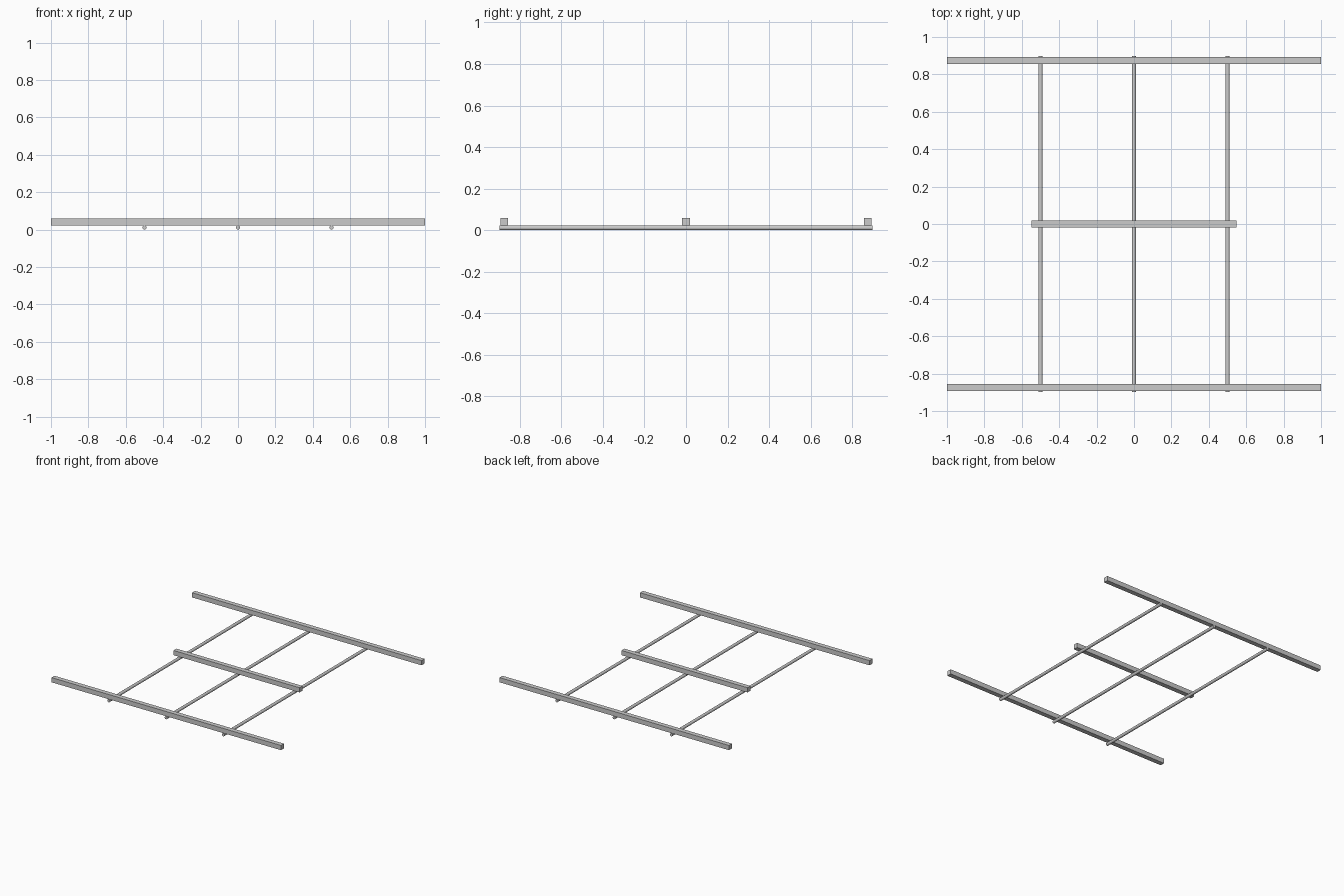
import bpy
from math import pi

if "Cube" in bpy.data.objects:
    bpy.data.objects.remove(bpy.data.objects["Cube"])

ROD_R = 0.0115      # round rods underneath
BAR = 0.037         # square bar section
ROD_HALF = 0.897


def bar(name, half_len, y):
    bpy.ops.mesh.primitive_cube_add(size=1, location=(0, y, 2 * ROD_R + BAR / 2))
    ob = bpy.context.object
    ob.name = name
    ob.scale = (2 * half_len, BAR, BAR)
    bpy.ops.object.transform_apply(location=False, rotation=False, scale=True)
    return ob


def rod(name, x):
    bpy.ops.mesh.primitive_cylinder_add(vertices=16, radius=ROD_R, depth=2 * ROD_HALF,
                                        location=(x, 0, ROD_R), rotation=(pi / 2, 0, 0))
    ob = bpy.context.object
    ob.name = name
    bpy.ops.object.shade_smooth_by_angle()
    return ob


# Long end rails and short middle rail
bar("front_rail", 1.0, -0.875)
bar("back_rail", 1.0, 0.875)
bar("middle_rail", 0.549, 0)

# Three rods carrying the rails
for side, x in (("left", -0.5), ("centre", 0), ("right", 0.5)):
    rod(side + "_rod", x)
